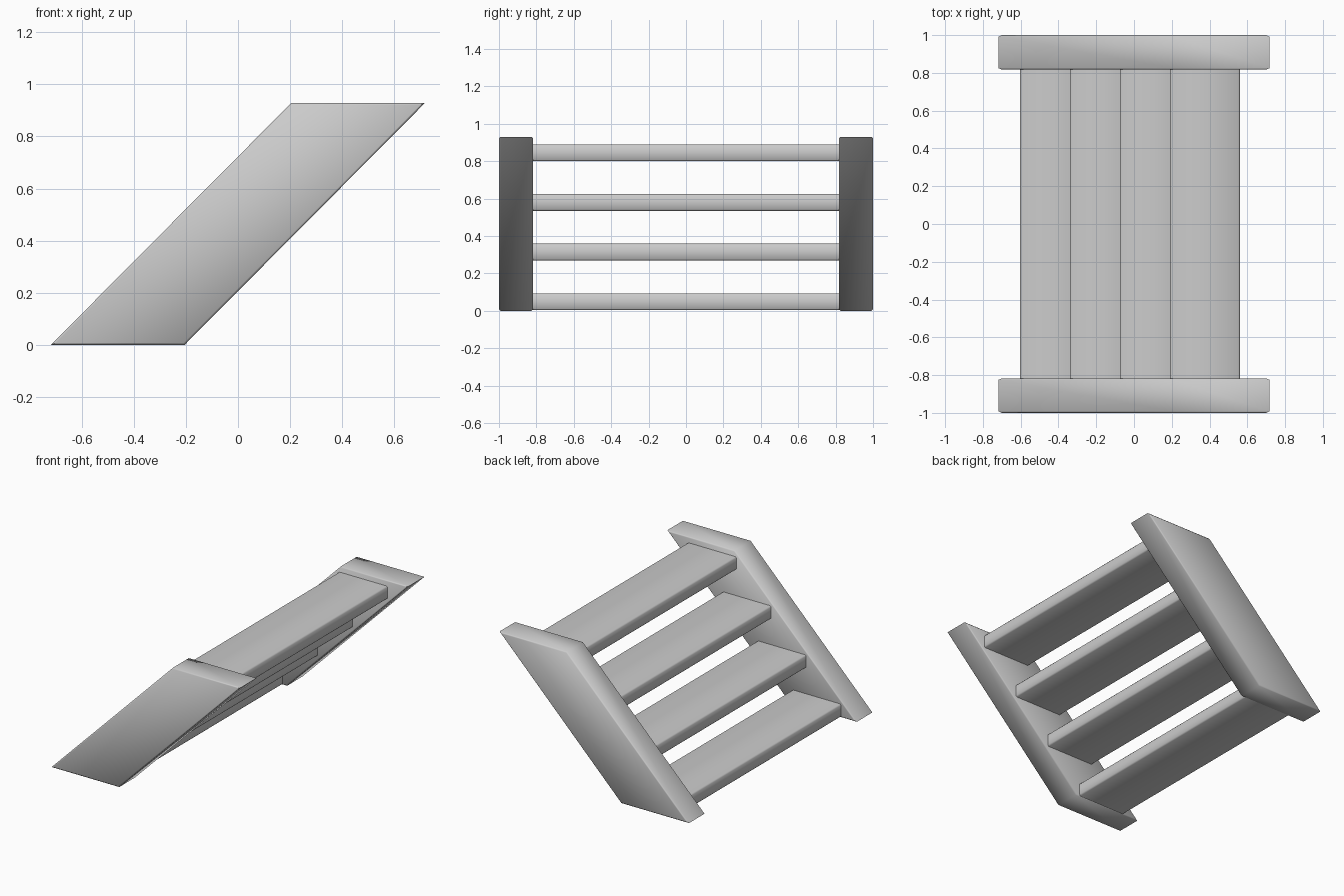
import bpy, bmesh, math

if "Cube" in bpy.data.objects:
    bpy.data.objects.remove(bpy.data.objects["Cube"])


def prism(name, profile, y0, y1, bevel_caps):
    """Extrude an x-z profile along y, then chamfer cap or long edges."""
    bm = bmesh.new()
    face = bm.faces.new([bm.verts.new((x, y0, z)) for x, z in profile])
    ext = bmesh.ops.extrude_face_region(bm, geom=[face])
    for v in ext["geom"]:
        if isinstance(v, bmesh.types.BMVert):
            v.co.y = y1
    bmesh.ops.recalc_face_normals(bm, faces=bm.faces[:])

    def is_cap(e):
        return abs(e.verts[0].co.y - e.verts[1].co.y) < 1e-5

    edges = [e for e in bm.edges if is_cap(e) == bevel_caps]
    bmesh.ops.bevel(bm, geom=edges, offset=0.008, segments=1,
                    profile=0.5, affect='EDGES')
    mesh = bpy.data.meshes.new(name)
    bm.to_mesh(mesh)
    bm.free()
    obj = bpy.data.objects.new(name, mesh)
    bpy.context.collection.objects.link(obj)
    bpy.ops.object.select_all(action='DESELECT')
    obj.select_set(True)
    bpy.context.view_layer.objects.active = obj
    bpy.ops.object.shade_smooth_by_angle(angle=math.radians(60))
    return obj


# slanted side boards
side = [(-0.718, 0), (-0.205, 0), (0.718, 0.929), (0.205, 0.929)]
prism("front_stringer", side, -1.0, -0.817, True)
prism("back_stringer", side, 0.817, 1.0, True)

# four treads
for i in range(4):
    x, z = -0.603 + 0.2645 * i, 0.003 + 0.2655 * i
    prism(f"tread_{i + 1}",
          [(x, z), (x + 0.37, z), (x + 0.37, z + 0.09), (x, z + 0.09)],
          -0.822, 0.822, False)
